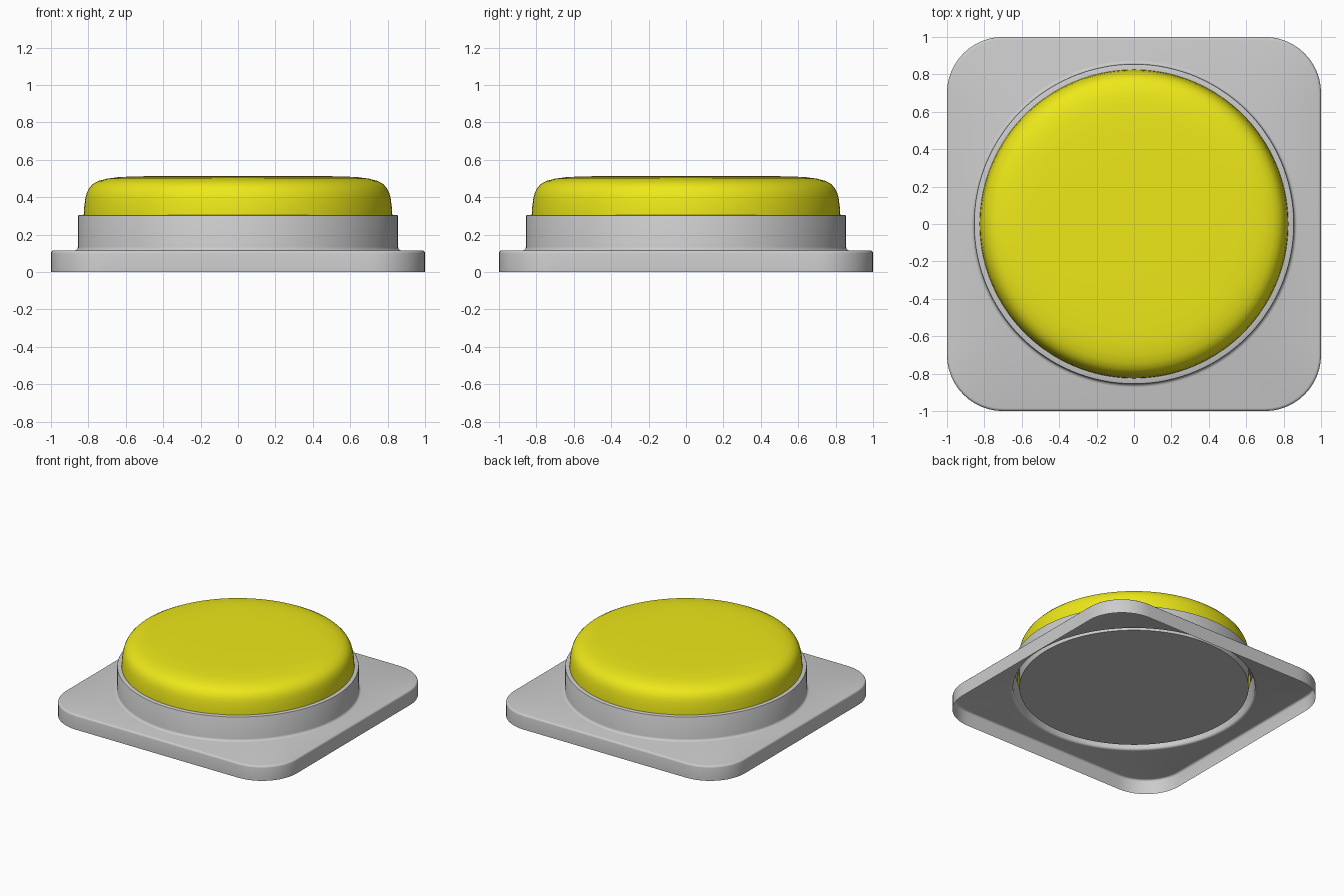
import bpy, bmesh
from math import sin, cos, pi, atan2, radians, tan

if "Cube" in bpy.data.objects:
    bpy.data.objects.remove(bpy.data.objects["Cube"])

CORNER = 0.30      # plan radius of the plate corners
STRAIGHT, ARC = 24, 12


def outline(inset=0.0):
    """Rounded square, counter-clockwise, pulled in by inset."""
    r, c = CORNER - inset, 1 - CORNER
    pts = []
    lim = atan2(c, 1)
    for q in range(4):
        a0 = q * pi / 2
        side = [(1 - inset, tan(-lim + 2 * lim * i / STRAIGHT)) for i in range(STRAIGHT)]
        arc = [(c + r * cos(pi / 2 * i / ARC), c + r * sin(pi / 2 * i / ARC)) for i in range(ARC)]
        pts += [(x * cos(a0) - y * sin(a0), x * sin(a0) + y * cos(a0)) for x, y in side + arc]
    return pts


ANGLES = [atan2(y, x) for x, y in outline()]


def circle(r):
    return [(r * cos(a), r * sin(a)) for a in ANGLES]


def skin(name, rings, color=None):
    """Join stacked (points, z) rings into one surface and cap the last ring."""
    bm = bmesh.new()
    loops = [[bm.verts.new((x, y, z)) for x, y in pts] for pts, z in rings]
    n = len(ANGLES)
    for a, b in zip(loops, loops[1:]):
        for i in range(n):
            j = (i + 1) % n
            bm.faces.new((a[i], a[j], b[j], b[i]))
    bm.faces.new(loops[-1])
    mesh = bpy.data.meshes.new(name)
    bm.to_mesh(mesh)
    bm.free()
    obj = bpy.data.objects.new(name, mesh)
    bpy.context.collection.objects.link(obj)
    if color:
        mat = bpy.data.materials.new(name)
        mat.diffuse_color = color
        mat.use_nodes = True
        mat.node_tree.nodes["Principled BSDF"].inputs["Base Color"].default_value = mat.diffuse_color
        mesh.materials.append(mat)
    bpy.ops.object.select_all(action='DESELECT')
    obj.select_set(True)
    bpy.context.view_layer.objects.active = obj
    bpy.ops.object.shade_smooth_by_angle(angle=radians(35))
    return obj


# Housing: hollow plate with a softened rim, filleted collar and inner cup
rim, fillet = 0.015, 0.018
base = [(outline(), 0.0)]
for k in range(4):
    t = pi / 2 * k / 3
    base.append((outline(rim * (1 - cos(t))), 0.115 - rim + rim * sin(t)))
for k in range(4):
    t = pi / 2 * k / 3
    base.append((circle(0.856 + fillet * (1 - sin(t))), 0.115 + fillet * (1 - cos(t))))
base += [(circle(r), z) for r, z in
         [(0.856, 0.299), (0.854, 0.303), (0.85, 0.305), (0.812, 0.305), (0.812, 0.13)]]
skin("housing", base)

# Push button: open cap whose skirt drops inside the collar
cap = [(0.826, 0.20), (0.825, 0.305), (0.822, 0.35), (0.816, 0.395), (0.808, 0.425),
       (0.795, 0.45), (0.775, 0.471), (0.745, 0.487), (0.70, 0.499), (0.64, 0.507),
       (0.56, 0.511), (0.42, 0.513), (0.2, 0.514), (0.05, 0.514)]
skin("push_button", [(circle(r), z) for r, z in cap], (0.85, 0.81, 0.01, 1))
